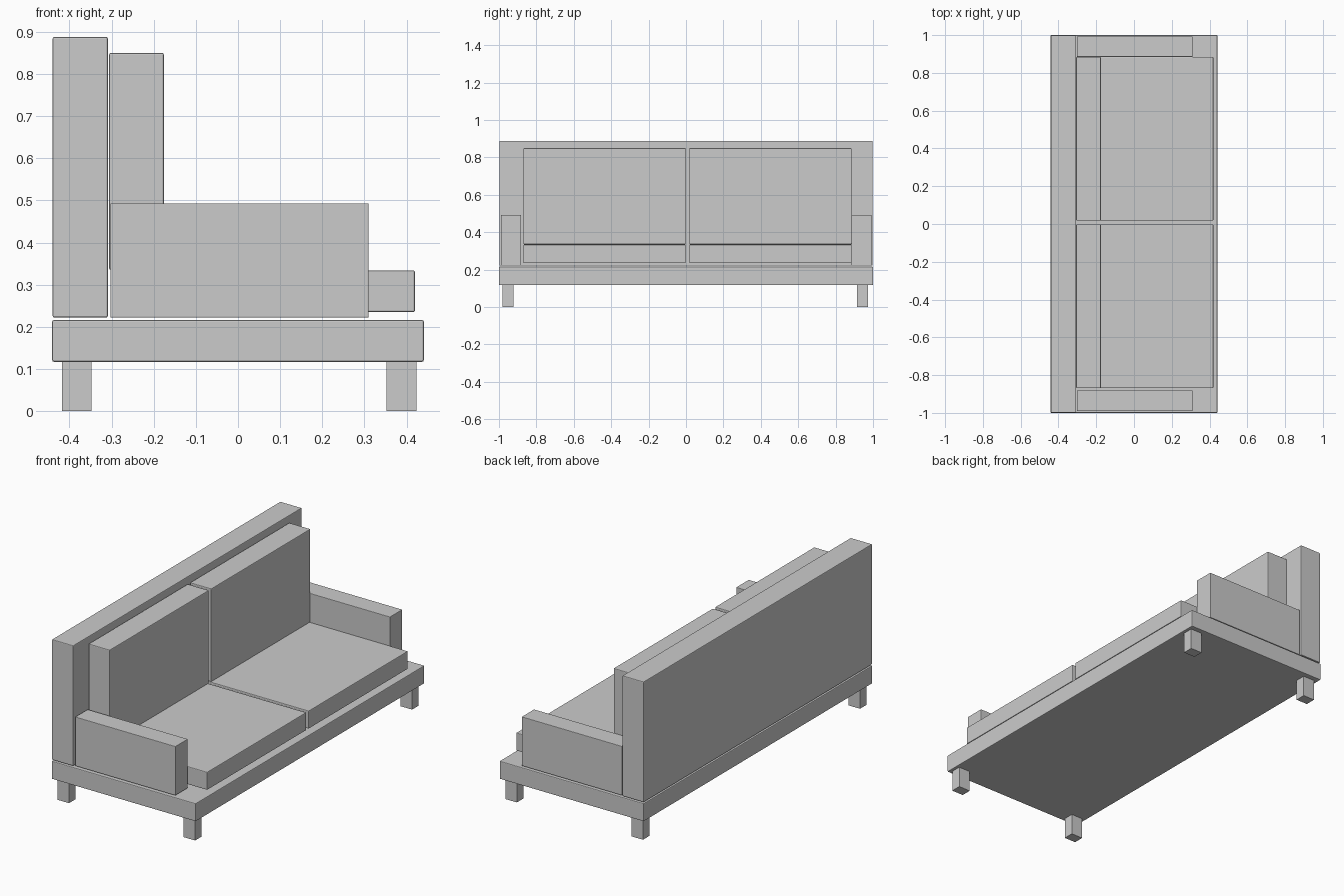
import bpy

if "Cube" in bpy.data.objects:
    bpy.data.objects.remove(bpy.data.objects["Cube"])


def box(name, x, y, z, bevel=0.004):
    """Axis-aligned box from (min, max) ranges, with a small chamfer."""
    bpy.ops.mesh.primitive_cube_add(size=1)
    ob = bpy.context.object
    ob.name = name
    ob.location = [(a + b) / 2 for a, b in (x, y, z)]
    ob.scale = [b - a for a, b in (x, y, z)]
    bpy.ops.object.transform_apply(location=False, rotation=False, scale=True)
    if bevel:
        mod = ob.modifiers.new("soft_edge", 'BEVEL')
        mod.width = bevel
        mod.segments = 2
    return ob


# Platform and full-width backrest
box("base", (-0.441, 0.441), (-1.0, 1.0), (0.117, 0.216))
box("backrest", (-0.44, -0.309), (-0.998, 0.998), (0.222, 0.888))

# Seat and back cushions, one pair per side
for side, y in (("right", (-0.869, -0.002)), ("left", (0.018, 0.885))):
    box(side + "_seat_cushion", (-0.302, 0.42), y, (0.235, 0.334))
    box(side + "_back_cushion", (-0.306, -0.176), y, (0.335, 0.85))

# Armrests
for side, y in (("right", (-0.99, -0.881)), ("left", (0.885, 0.993))):
    box(side + "_armrest", (-0.303, 0.31), y, (0.222, 0.493), 0.002)

# Square legs at the corners
for side, y in (("right", (-0.98, -0.923)), ("left", (0.915, 0.973))):
    for end, x in (("back", (-0.418, -0.348)), ("front", (0.353, 0.424))):
        box(f"{end}_{side}_leg", x, y, (0.0, 0.118), 0)
